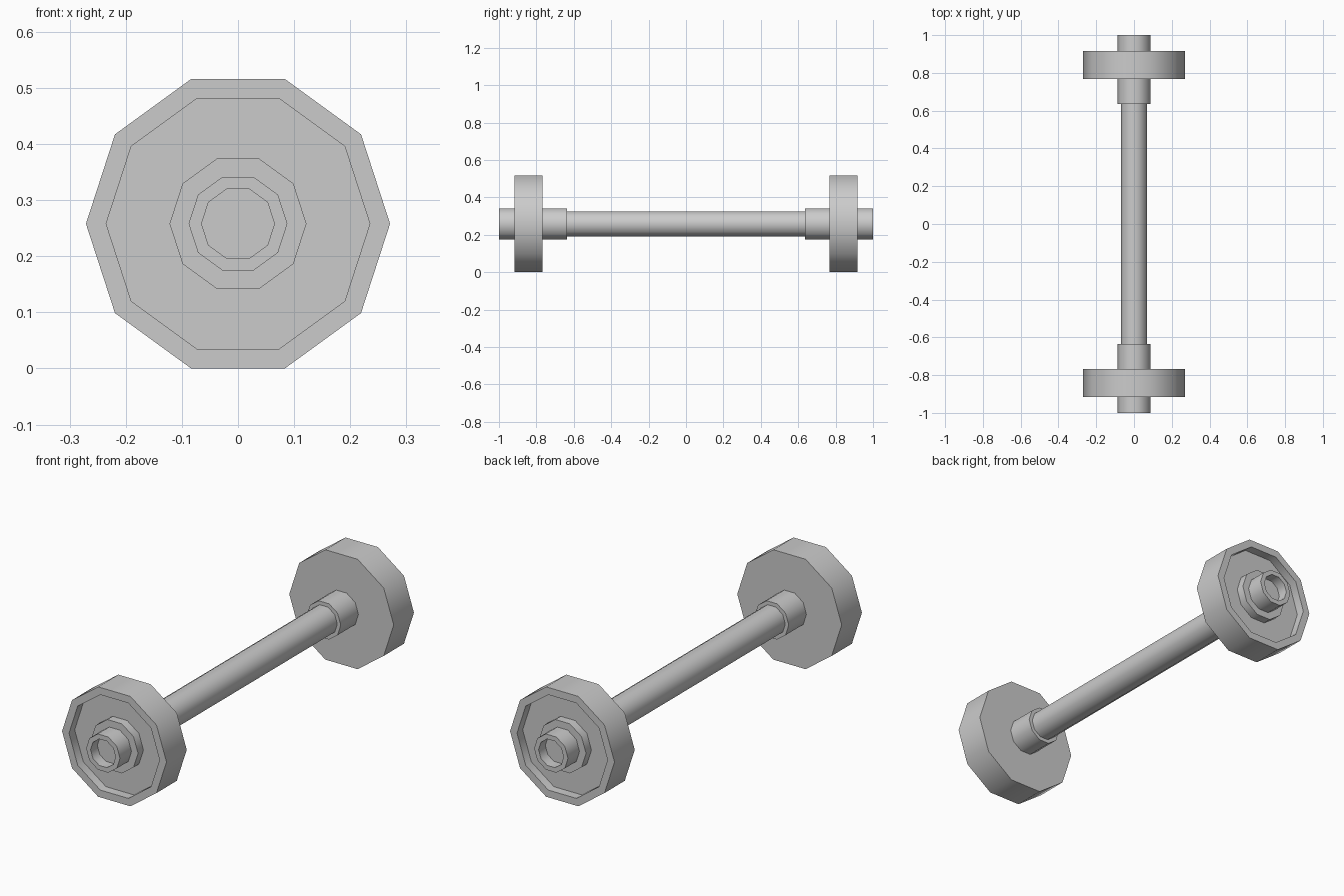
import bpy, bmesh, math

if "Cube" in bpy.data.objects:
    bpy.data.objects.remove(bpy.data.objects["Cube"])

SIDES = 10
AXIS_Z = 0.258


def lathe(name, profile, mirror=True):
    """Spin (radius, y) points around the bar axis; radius 0 closes an end."""
    bm = bmesh.new()
    rings = []
    for r, y in profile:
        if r == 0:
            rings.append([bm.verts.new((0, y, AXIS_Z))] * SIDES)
            continue
        rings.append([bm.verts.new((r * math.cos(2 * math.pi * i / SIDES), y,
                                    AXIS_Z + r * math.sin(2 * math.pi * i / SIDES)))
                      for i in range(SIDES)])
    for a, b in zip(rings, rings[1:]):
        for i in range(SIDES):
            j = (i + 1) % SIDES
            bm.faces.new(list(dict.fromkeys((a[i], a[j], b[j], b[i]))))
    bmesh.ops.recalc_face_normals(bm, faces=bm.faces)
    mesh = bpy.data.meshes.new(name)
    bm.to_mesh(mesh)
    bm.free()
    ob = bpy.data.objects.new(name, mesh)
    bpy.context.collection.objects.link(ob)
    bpy.ops.object.select_all(action='DESELECT')
    ob.select_set(True)
    bpy.context.view_layer.objects.active = ob
    bpy.ops.object.shade_smooth_by_angle(angle=math.radians(40))
    if mirror:
        m = ob.modifiers.new("both_ends", 'MIRROR')
        m.use_axis = (False, True, False)
        m.use_clip = False
    return ob


# Long bar between the sleeves
lathe("bar", [(0, -0.70), (0.07, -0.70), (0.07, 0.70), (0, 0.70)], mirror=False)

# End sleeves with a shallow socket in the outer end
lathe("sleeve", [(0, -0.95), (0.065, -0.95), (0.065, -1.0), (0.088, -1.0),
                 (0.088, -0.636), (0, -0.636)])

# Weight plates with a recessed outer face and raised hub
lathe("weight_plate", [(0, -0.915), (0.122, -0.915), (0.122, -0.875),
                       (0.235, -0.875), (0.235, -0.917), (0.271, -0.917),
                       (0.271, -0.767), (0, -0.767)])
